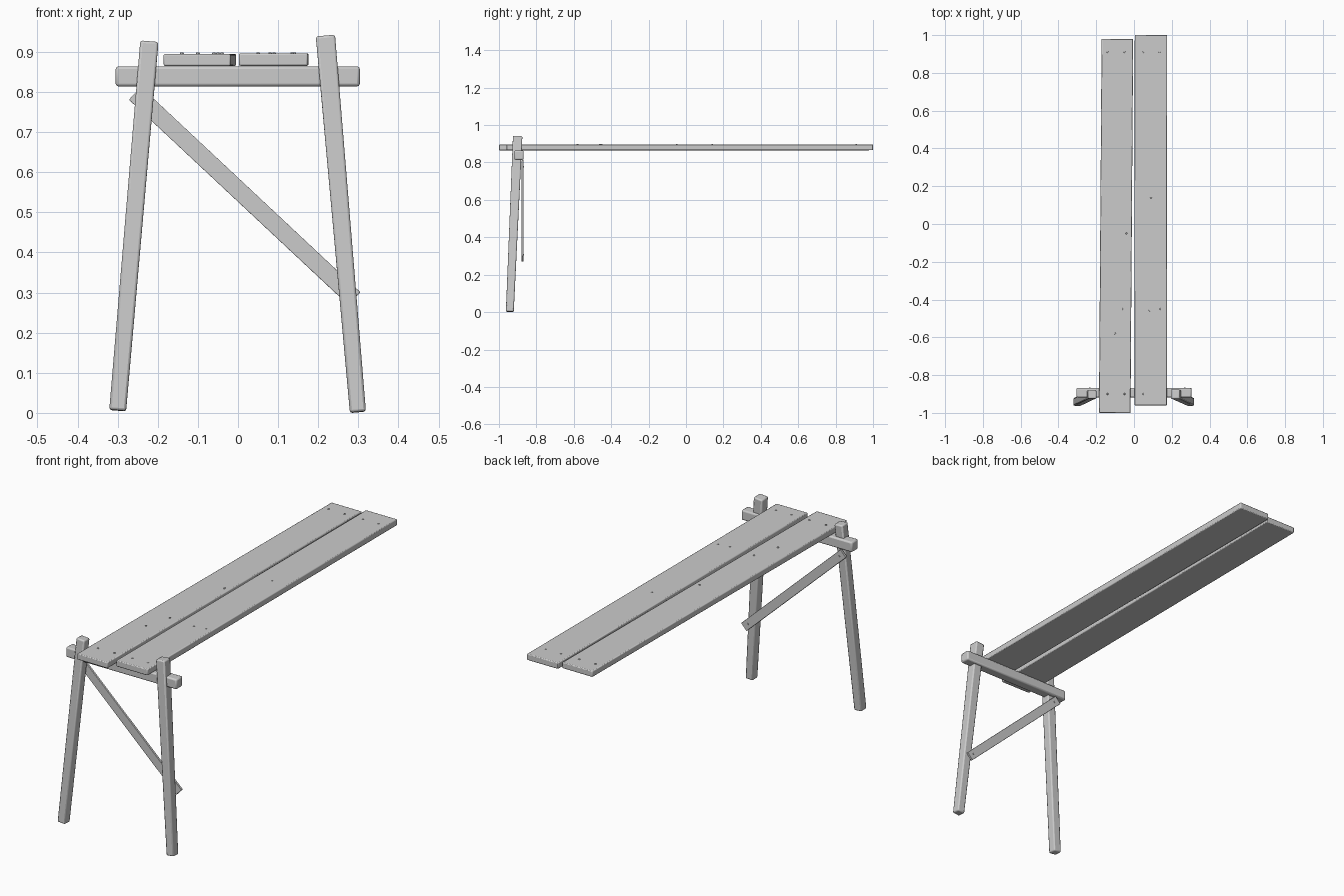
import bpy, bmesh, math
from mathutils import Vector, Matrix

if "Cube" in bpy.data.objects:
    bpy.data.objects.remove(bpy.data.objects["Cube"])

wood = bpy.data.materials.new("pale_grey_wood")
wood.diffuse_color = (0.6, 0.6, 0.6, 1)
wood.use_nodes = True
wood.node_tree.nodes["Principled BSDF"].inputs["Base Color"].default_value = wood.diffuse_color


def finish(name, bm, bevel=0.0):
    """Turn a bmesh into an object with slightly worn edges."""
    bmesh.ops.recalc_face_normals(bm, faces=bm.faces)
    me = bpy.data.meshes.new(name)
    bm.to_mesh(me)
    bm.free()
    me.materials.append(wood)
    ob = bpy.data.objects.new(name, me)
    bpy.context.collection.objects.link(ob)
    if bevel:
        mod = ob.modifiers.new("worn_edges", 'BEVEL')
        mod.width = bevel
        mod.segments = 2
    return ob


def beam(name, a, b, width, depth, side, bevel, taper=1.0):
    """Square timber from a to b; side is the direction its width runs along."""
    a, b = Vector(a), Vector(b)
    along = (b - a).normalized()
    u = Vector(side)
    u = (u - along * u.dot(along)).normalized()
    v = along.cross(u)
    bm = bmesh.new()
    rings = []
    for p, s in ((a, 1.0), (b, taper)):
        rings.append([bm.verts.new(p + u * i * width * s / 2 + v * j * depth * s / 2)
                      for i, j in ((-1, -1), (1, -1), (1, 1), (-1, 1))])
    bm.faces.new(rings[0])
    bm.faces.new(rings[1])
    for k in range(4):
        n = (k + 1) % 4
        bm.faces.new((rings[0][k], rings[0][n], rings[1][n], rings[1][k]))
    return finish(name, bm, bevel)


def nails(name, points, axis):
    """Small flat nail heads facing along the given axis."""
    bm = bmesh.new()
    turn = Vector((0, 0, 1)).rotation_difference(Vector(axis)).to_matrix().to_4x4()
    for p in points:
        bmesh.ops.create_cone(bm, cap_ends=True, segments=8, radius1=0.005, radius2=0.004,
                              depth=0.004, matrix=Matrix.Translation(p) @ turn)
    return finish(name, bm)


# Two long planks, the left one slightly askew
beam("left_plank", (-0.102, -1.0, 0.88), (-0.088, 0.98, 0.88), 0.167, 0.030, (1, 0, 0), 0.004)
beam("right_plank", (0.088, -0.96, 0.881), (0.09, 1.0, 0.881), 0.172, 0.031, (1, 0, 0), 0.004)

# Splayed legs leaning back towards the planks
beam("left_leg", (-0.300, -0.942, 0.006), (-0.221, -0.902, 0.926), 0.042, 0.042, (1, 0, 0), 0.006, 1.08)
beam("right_leg", (0.299, -0.942, 0.002), (0.218, -0.900, 0.940), 0.040, 0.042, (1, 0, 0), 0.006, 1.2)

# Crossbar carrying the planks
beam("crossbar", (-0.305, -0.893, 0.839), (0.304, -0.893, 0.839), 0.050, 0.050, (0, 0, 1), 0.007)

# Thin diagonal brace behind the legs
beam("diagonal_brace", (-0.257, -0.873, 0.797), (0.290, -0.873, 0.285), 0.044, 0.011, (1, 0, 1), 0.002)

# Nail heads at the plank ends and along the boards
top = 0.8965
ends = [(x, y, top) for x in (-0.14, -0.05, 0.05, 0.135) for y in (-0.9, 0.91)]
knots = [(-0.06, -0.45, top), (-0.10, -0.58, top), (0.09, 0.14, top),
         (0.14, -0.45, top), (0.08, -0.46, top), (-0.04, -0.05, top)]
nails("plank_nails", ends + knots, (0, 0, 1))
nails("brace_nails", [(-0.235, -0.867, 0.777), (0.268, -0.867, 0.306)], (0, 1, 0))
nails("leg_nails", [(0.216, -0.926, 0.839)], (0, -1, 0))

# Shade rounded edges softly
for ob in bpy.context.scene.objects:
    bpy.ops.object.select_all(action='DESELECT')
    ob.select_set(True)
    bpy.context.view_layer.objects.active = ob
    bpy.ops.object.shade_smooth_by_angle(angle=math.radians(30))
